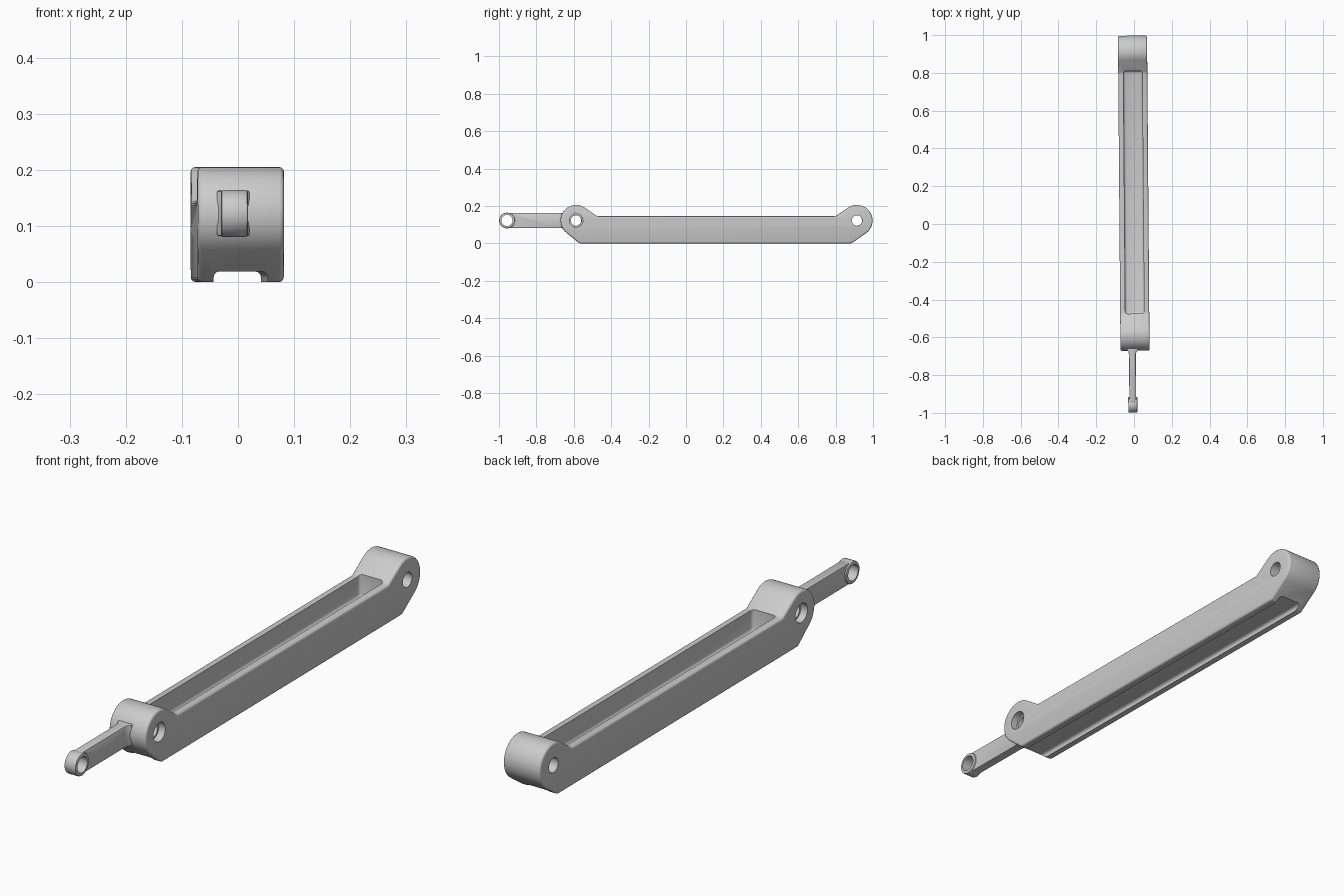
import bpy, bmesh, math
from mathutils import Vector, Matrix

cube = bpy.data.objects.get("Cube")
if cube:
    bpy.data.objects.remove(cube, do_unlink=True)

grey = bpy.data.materials.new("light grey")
grey.use_nodes = True
COLOUR = (0.6, 0.6, 0.6, 1)
grey.diffuse_color = COLOUR
grey.node_tree.nodes["Principled BSDF"].inputs["Base Color"].default_value = COLOUR

AXIS_Z = 0.122
BOSS_R = 0.083
FRONT_Y, BACK_Y, EYE_Y = -0.588, 0.914, -0.957
HALF_W = 0.077
TONGUE_X = -0.014
TILT = Matrix.Rotation(0.008, 4, 'Z')


def prism(name, points, direction):
    """Extrude a closed 3D outline along a direction."""
    mesh = bpy.data.meshes.new(name)
    bm = bmesh.new()
    face = bm.faces.new([bm.verts.new(p) for p in points])
    ext = bmesh.ops.extrude_face_region(bm, geom=[face])
    moved = [v for v in ext["geom"] if isinstance(v, bmesh.types.BMVert)]
    bmesh.ops.translate(bm, verts=moved, vec=direction)
    bmesh.ops.recalc_face_normals(bm, faces=bm.faces)
    bm.to_mesh(mesh)
    bm.free()
    ob = bpy.data.objects.new(name, mesh)
    bpy.context.collection.objects.link(ob)
    ob.data.materials.append(grey)
    return ob


def box(name, x, y, z):
    """Block from (min, max) pairs."""
    pts = [(x[0], y[0], z[0]), (x[1], y[0], z[0]), (x[1], y[1], z[0]), (x[0], y[1], z[0])]
    return prism(name, pts, (0, 0, z[1] - z[0]))


def arc(cy, r, a0, a1, n):
    return [(cy + r * math.cos(a0 + (a1 - a0) * i / n),
             AXIS_Z + r * math.sin(a0 + (a1 - a0) * i / n)) for i in range(n + 1)]


def cylinder(name, y, r, x0, x1):
    ring = arc(y, r, 0, math.tau, 48)[:-1]
    return prism(name, [(x0, a, b) for a, b in ring], (x1 - x0, 0, 0))


def tangent(cy, p, side):
    """Angle on a boss where the line from p touches it."""
    d = Vector((p[0] - cy, p[1] - AXIS_Z))
    return math.atan2(d.y, d.x) + side * math.acos(BOSS_R / d.length)


def use(ob, kind, **settings):
    mod = ob.modifiers.new(kind.title(), kind)
    for key, value in settings.items():
        setattr(mod, key, value)
    bpy.ops.object.select_all(action='DESELECT')
    bpy.context.view_layer.objects.active = ob
    ob.select_set(True)
    bpy.ops.object.modifier_apply(modifier=mod.name)


def bevel(ob, width, angle=30, segments=3):
    use(ob, 'BEVEL', width=width, segments=segments, limit_method='ANGLE',
        angle_limit=math.radians(angle))


def combine(ob, other, operation='DIFFERENCE'):
    use(ob, 'BOOLEAN', operation=operation, object=other, solver='EXACT')
    bpy.data.objects.remove(other, do_unlink=True)


# Arm: side profile with a round boss at each end
low_front, low_back = (-0.57, 0), (0.885, 0)
top_back, top_front = (0.80, 0.145), (-0.475, 0.145)
profile = [low_front, low_back]
profile += arc(BACK_Y, BOSS_R, tangent(BACK_Y, low_back, 1),
               tangent(BACK_Y, top_back, -1) % math.tau, 28)
profile += [top_back, top_front]
profile += arc(FRONT_Y, BOSS_R, tangent(FRONT_Y, top_front, 1),
               tangent(FRONT_Y, low_front, -1) % math.tau, 28)
arm = prism("link_arm", [(-HALF_W, y, z) for y, z in profile], (2 * HALF_W, 0, 0))
bevel(arm, 0.008)

# Upper pocket and lower channel, leaving a web between two side walls
pocket = box("pocket_cutter", (-0.05, 0.05), (-0.475, 0.81), (0.065, 0.3))
bevel(pocket, 0.012)
combine(arm, pocket)
channel = box("channel_cutter", (-0.048, 0.048), (-0.8, 1.1), (-0.1, 0.019))
bevel(channel, 0.01)
combine(arm, channel)

# Pivot holes; the front one is counterbored on both sides
combine(arm, cylinder("back_hole", BACK_Y, 0.028, -0.2, 0.2))
combine(arm, cylinder("front_hole", FRONT_Y, 0.028, -0.2, 0.2))
for side in (-1, 1):
    combine(arm, cylinder("front_counterbore", FRONT_Y, 0.036, side * 0.05, side * 0.2))

# Tongue: thin bar flaring into the front boss
half = [(0.018, -0.95), (0.018, -0.69), (0.021, -0.677), (0.029, -0.667), (0.029, -0.64)]
outline = [(TONGUE_X + x, y, 0.082) for x, y in half]
outline += [(TONGUE_X - x, y, 0.082) for x, y in reversed(half)]
tongue = prism("front_tongue", outline, (0, 0, 0.081))
bevel(tongue, 0.004, 60, 2)

# Eye at the tip of the tongue
eye = cylinder("tongue_eye", EYE_Y, 0.042, TONGUE_X - 0.024, TONGUE_X + 0.024)
bevel(eye, 0.005, 60, 2)
combine(tongue, eye, 'UNION')
combine(tongue, cylinder("eye_hole", EYE_Y, 0.03, -0.2, 0.2))

for ob in (arm, tongue):
    ob.data.transform(TILT)
    bpy.ops.object.select_all(action='DESELECT')
    bpy.context.view_layer.objects.active = ob
    ob.select_set(True)
    bpy.ops.object.shade_smooth_by_angle(angle=math.radians(32))
